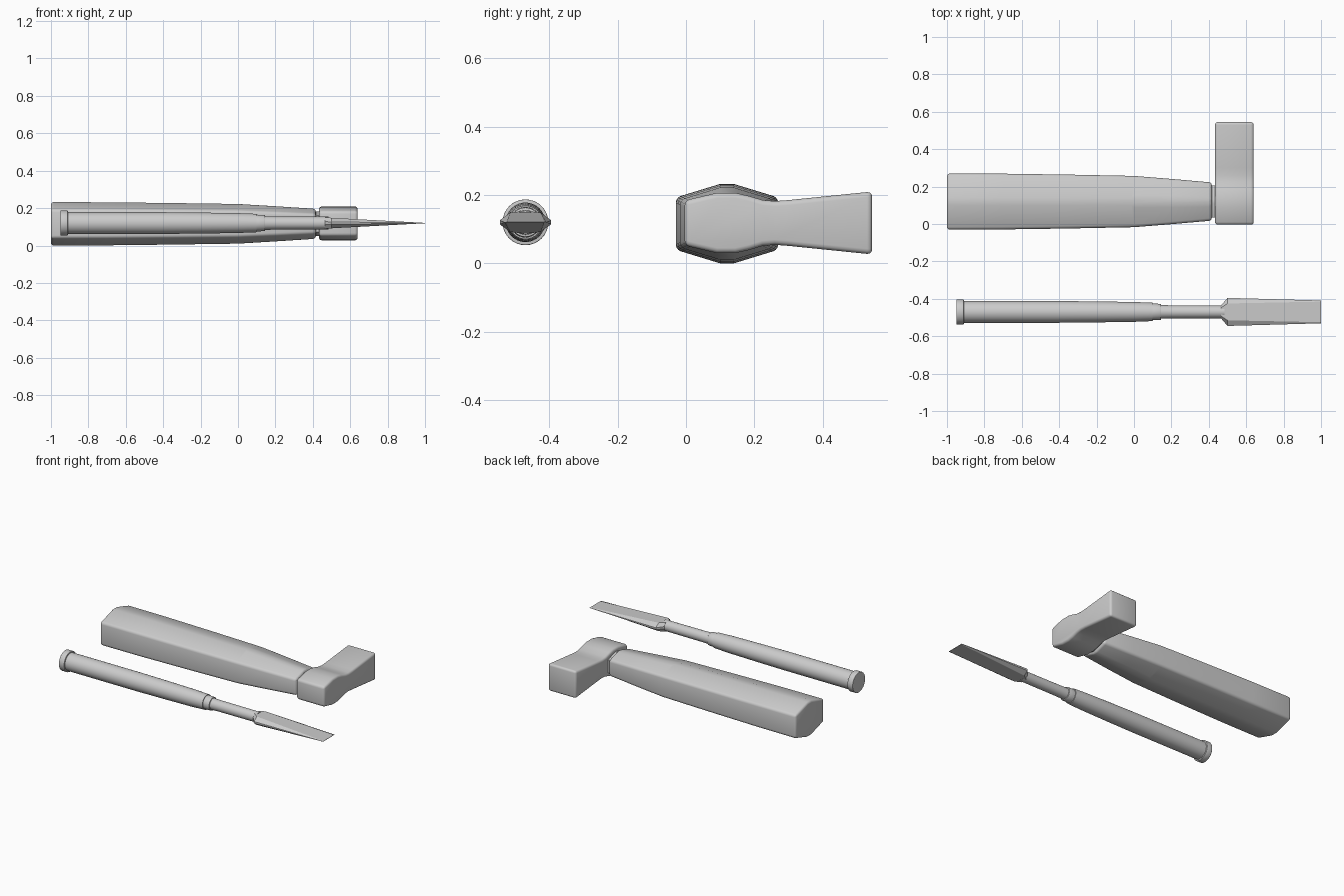
import bpy, bmesh, math

if "Cube" in bpy.data.objects:
    bpy.data.objects.remove(bpy.data.objects["Cube"])

ZC = 0.116


def finish(name, bm, bevel=0, limit=30, segments=3, smooth=35):
    bmesh.ops.recalc_face_normals(bm, faces=bm.faces)
    me = bpy.data.meshes.new(name)
    bm.to_mesh(me)
    bm.free()
    ob = bpy.data.objects.new(name, me)
    bpy.context.collection.objects.link(ob)
    bpy.ops.object.select_all(action='DESELECT')
    bpy.context.view_layer.objects.active = ob
    ob.select_set(True)
    if bevel:
        m = ob.modifiers.new("soft_edges", 'BEVEL')
        m.width = bevel
        m.segments = segments
        m.limit_method = 'ANGLE'
        m.angle_limit = math.radians(limit)
        bpy.ops.object.modifier_apply(modifier=m.name)
    bpy.ops.object.shade_smooth_by_angle(angle=math.radians(smooth))
    return ob


def loft(name, rings, **kw):
    """Skin closed rings of equal point count and cap both ends."""
    bm = bmesh.new()
    loops = [[bm.verts.new(p) for p in r] for r in rings]
    for a, b in zip(loops, loops[1:]):
        for i in range(len(a)):
            j = (i + 1) % len(a)
            bm.faces.new((a[i], a[j], b[j], b[i]))
    bm.faces.new(loops[0][::-1])
    bm.faces.new(loops[-1])
    return finish(name, bm, **kw)


def mirrored(half):
    """Top outline (y, z) plus its reflection in z = 0."""
    return half + [(y, -z) for y, z in reversed(half)]


def grip_ring(x, w, h):
    half = [(-w, h * .66), (-w * .14, h), (w * .14, h), (w, h * .66)]
    return [(x, .12 + y, ZC + z) for y, z in mirrored(half)]


# hammer handle and recessed neck
loft("hammer_handle",
     [grip_ring(*r) for r in [(-1, .15, .116), (-.7, .149, .115), (-.35, .144, .111),
                              (0, .137, .106), (.2, .121, .094), (.416, .102, .08)]],
     bevel=.018, limit=17)
loft("hammer_neck", [grip_ring(.38, .085, .066), grip_ring(.46, .085, .066)])

# hammer head, side outline extruded along x
outline = mirrored([(-.004, .066), (.09, .088), (.145, .088), (.185, .079), (.225, .067),
                    (.26, .064), (.30, .067), (.545, .092)])
loft("hammer_head", [[(x, y, ZC + .002 + z) for y, z in outline] for x in (.433, .64)],
     bevel=.015, limit=32)

# turned chisel parts
CY, CZ = -.47, .12


def turned(name, profile, n=32, **kw):
    loft(name, [[(x, CY + r * math.cos(2 * math.pi * i / n), CZ + r * math.sin(2 * math.pi * i / n))
                 for i in range(n)] for x, r in profile], **kw)


turned("chisel_end_cap", [(-.95, .067), (-.91, .067)], bevel=.003)
turned("chisel_handle", [(-.92, .058), (-.4, .058), (-.2, .056), (0, .053), (.1, .049)])
turned("chisel_ferrule", [(.09, .045), (.145, .043)], bevel=.003)
turned("chisel_shaft", [(.13, .037), (.2, .035), (.485, .034)])

# flat blade with bevelled sides
loft("chisel_blade",
     [[(x, CY + y, CZ + z) for y, z in mirrored([(-w, e), (-f, t), (f, t), (w, e)])]
      for x, w, e, f, t in [(.465, .034, .008, .022, .031), (.5, .075, .006, .045, .028),
                            (1, .061, .0005, .055, .001)]], smooth=20)
